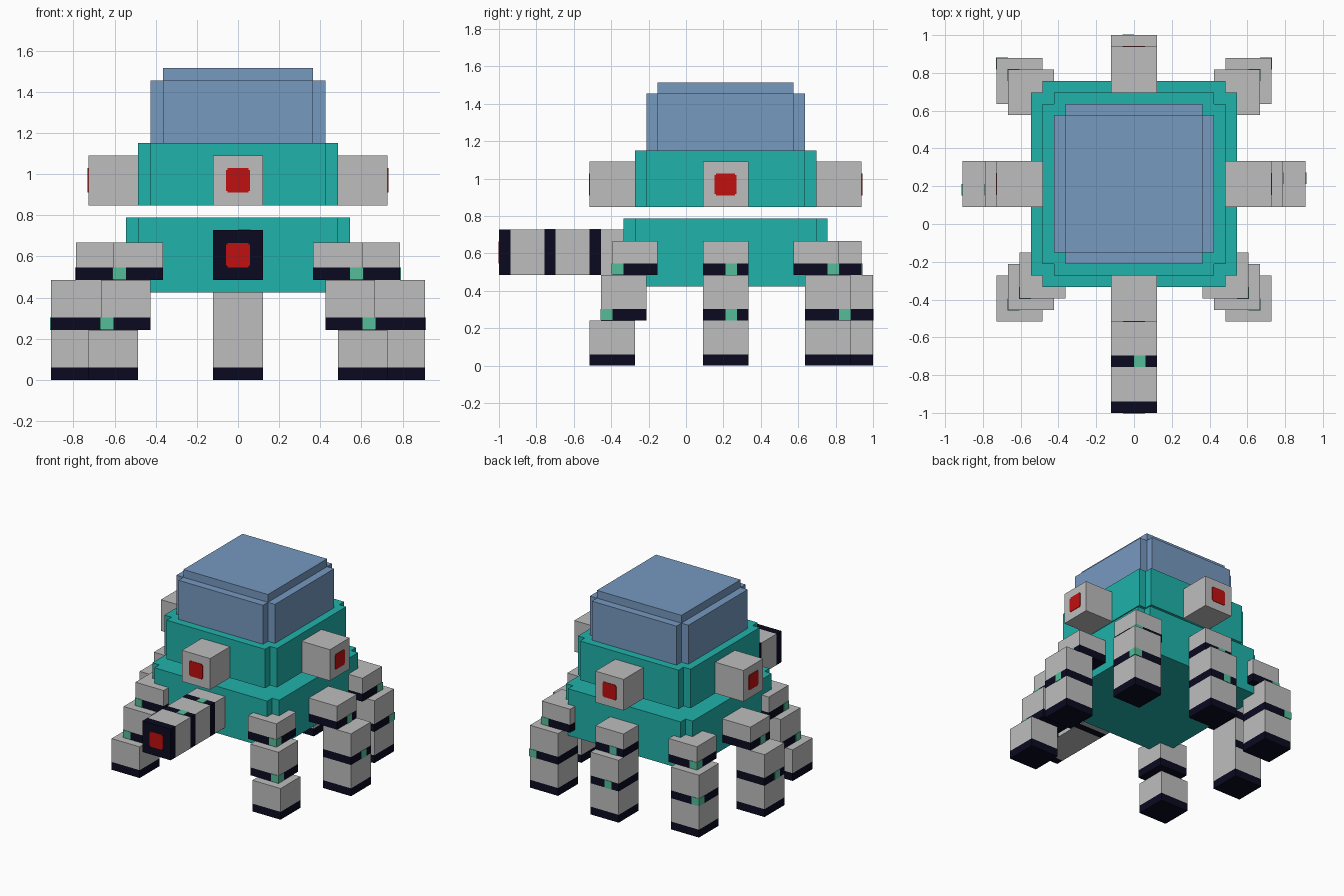
import bpy, bmesh
from mathutils import Vector

if "Cube" in bpy.data.objects:
    bpy.data.objects.remove(bpy.data.objects["Cube"])

U = 2 / 33                      # one block unit
ORIGIN = Vector((0, 3.5, 0))    # body centre, in block units
EPS = 0.06                      # thickness of painted plates, in block units


def material(name, rgb):
    m = bpy.data.materials.new(name)
    m.use_nodes = True
    m.diffuse_color = (*rgb, 1)
    m.node_tree.nodes["Principled BSDF"].inputs["Base Color"].default_value = (*rgb, 1)
    return m


GREY = material("light_grey", (0.515, 0.515, 0.515))
TEAL = material("teal", (0.014, 0.445, 0.402))
BLUE = material("dome_blue", (0.184, 0.319, 0.527))
RED = material("red", (0.527, 0.005, 0.005))
BLACK = material("navy_black", (0.003, 0.003, 0.0144))
GREEN = material("mint_green", (0.089, 0.509, 0.328))


def finish(bm, name, mats):
    for v in bm.verts:
        v.co = (v.co + ORIGIN) * U
    bmesh.ops.recalc_face_normals(bm, faces=bm.faces)
    me = bpy.data.meshes.new(name)
    bm.to_mesh(me)
    bm.free()
    for m in mats:
        me.materials.append(m)
    ob = bpy.data.objects.new(name, me)
    bpy.context.collection.objects.link(ob)
    return ob


def cuboid(centre, size):
    bm = bmesh.new()
    bmesh.ops.create_cube(bm, size=1)
    for v in bm.verts:
        v.co = Vector(centre) + v.co * Vector(size)
    return bm


def box(name, centre, size, mat):
    return finish(cuboid(centre, size), name, [mat])


def notched_prism(name, half, notch, base, depth, direction, mat):
    """Square with stepped corners, extruded from base along direction."""
    h, k = half, half - notch
    corner = [(h, k), (k, k), (k, h)]
    pts = []
    for _ in range(4):
        pts += corner
        corner = [(-y, x) for x, y in corner]
    d = Vector(direction)
    q = Vector((0, 0, 1)).rotation_difference(d)
    bm = bmesh.new()
    face = bm.faces.new([bm.verts.new(q @ Vector((x, y, 0)) + Vector(base)) for x, y in pts])
    ext = bmesh.ops.extrude_face_region(bm, geom=[face])
    bmesh.ops.translate(bm, vec=d * depth,
                        verts=[g for g in ext["geom"] if isinstance(g, bmesh.types.BMVert)])
    return finish(bm, name, [mat])


def segment(name, centre, size, axis, plain_side=None):
    """Grey block with a black band one unit deep at the low end of the axis."""
    bm = cuboid(centre, size)
    cut = Vector(centre)
    cut[axis] += 1 - size[axis] / 2
    normal = Vector((0, 0, 0))
    normal[axis] = 1
    bmesh.ops.bisect_plane(bm, geom=bm.verts[:] + bm.edges[:] + bm.faces[:],
                           plane_co=cut, plane_no=normal)
    bm.normal_update()
    for f in bm.faces:
        f.material_index = int(f.calc_center_median()[axis] < cut[axis])
        if plain_side and f.normal.dot(Vector(plain_side)) > 0.9:
            f.material_index = 0
    return finish(bm, name, [GREY, BLACK])


def eye(name, base, direction):
    notched_prism(name, 0.97, 0.13, base, EPS, direction, RED)


# Body tiers and dome
notched_prism("lower_body", 9, 1, (0, 0, 7), 6, (0, 0, 1), TEAL)
notched_prism("upper_body", 8, 1, (0, 0, 14), 5, (0, 0, 1), TEAL)
notched_prism("dome", 7, 1, (0, 0, 19), 5, (0, 0, 1), BLUE)
box("dome_cap", (0, 0, 24.5), (12, 12, 1), BLUE)

# Sensor blocks with a red eye on each side of the upper body
SIDES = {"front": (0, -1, 0), "left": (1, 0, 0), "back": (0, 1, 0), "right": (-1, 0, 0)}
for side, d in SIDES.items():
    d = Vector(d)
    box(side + "_sensor", d * 10 + Vector((0, 0, 16)), (4, 4, 4), GREY)
    eye(side + "_sensor_eye", d * 12 + Vector((0, 0, 16)), d)

# Leg levels: name, bottom height, segment height
LEVELS = [("upper", 8, 3), ("middle", 4, 4), ("lower", 0, 4)]

# Straight legs on the left, right and back
for side, reach in (("left", (11, 13, 13)), ("right", (11, 13, 13)), ("back", (10, 11, 11))):
    d = Vector(SIDES[side])
    t = Vector((-d.y, d.x, 0))
    for (level, z, h), r in zip(LEVELS, reach):
        segment(f"{side}_leg_{level}", d * r + Vector((0, 0, z + h / 2)), (4, 4, h), 2,
                -d if level == "middle" else None)
        if level != "lower":
            size = [1 if abs(c) < 0.5 else EPS for c in d]
            box(f"{side}_leg_{level}_light",
                d * (r + 2 + EPS / 2) + t * 0.5 + Vector((0, 0, z + 0.5)), size, GREEN)

# Corner legs, stepping outwards, with a light wrapped round the outer corner
CORNERS = {"front": [(8, -8), (9, -9), (10, -10)], "back": [(9, 8), (10, 9), (10, 9)]}
for end, steps in CORNERS.items():
    for side, sx in (("left", 1), ("right", -1)):
        for (level, z, h), (x, y) in zip(LEVELS, steps):
            sy = 1 if y > 0 else -1
            name = f"{end}_{side}_leg_{level}"
            segment(name, (sx * x, y, z + h / 2), (4, 4, h), 2)
            if level != "lower":
                s = 1 + EPS
                box(name + "_light", (sx * (x + 1.5 + EPS / 2), y + sy * (1.5 + EPS / 2), z + 0.52),
                    (s, s, 0.96), GREEN)

# Forward arm of three banded segments with a black muzzle
for i, part in enumerate(("muzzle", "middle", "root")):
    y = -20 + 4 * i
    segment("arm_" + part, (0, y + 2, 10), (4, 4, 4), 1, (0, 0, -1) if part == "middle" else None)
    if part != "muzzle":
        box(f"arm_{part}_light", (0.5, y + 0.5, 12 + EPS / 2), (1, 1, EPS), GREEN)
eye("arm_muzzle_eye", (0, -20, 10), (0, -1, 0))
